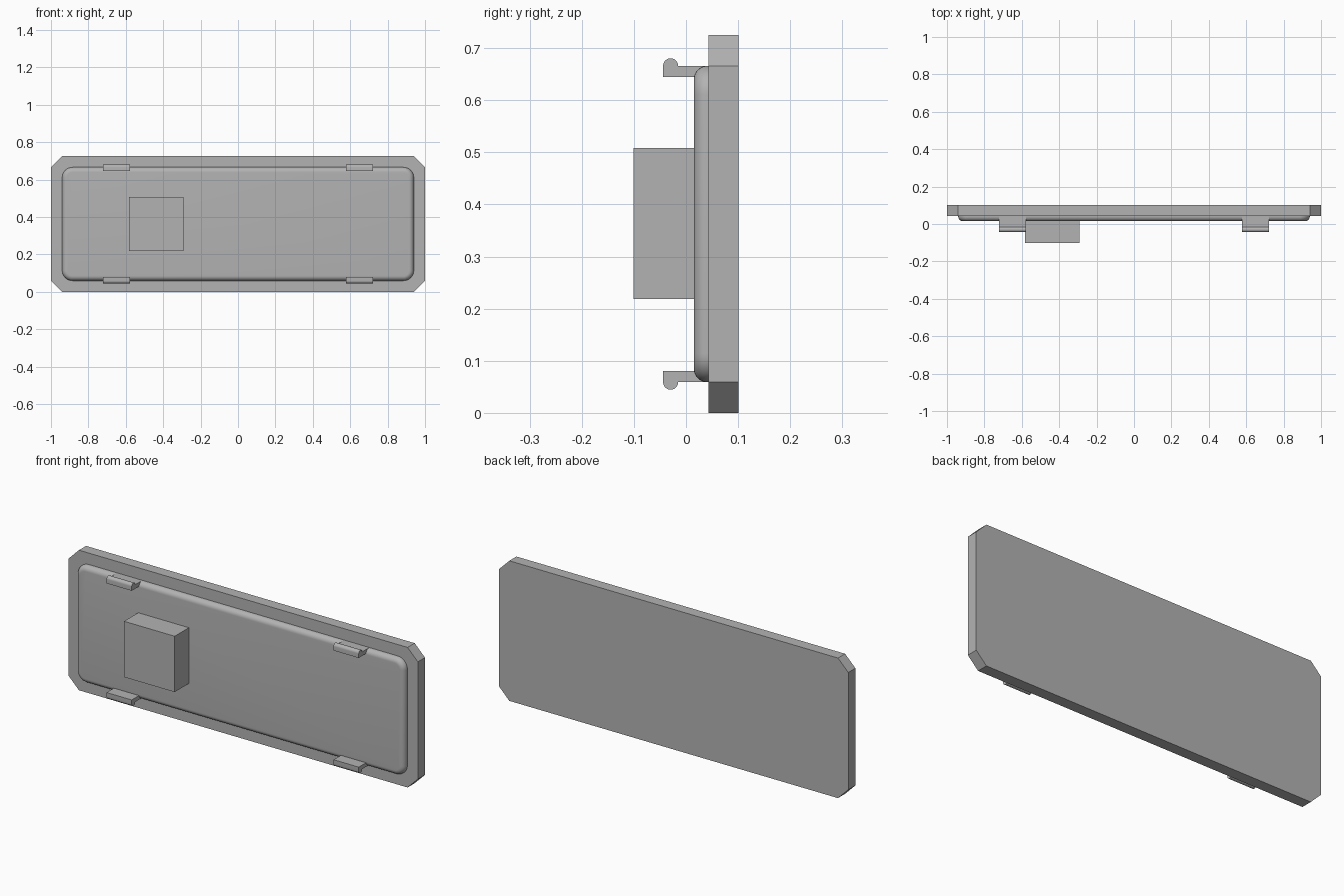
import bpy, bmesh, math
from mathutils import Vector

if "Cube" in bpy.data.objects:
    bpy.data.objects.remove(bpy.data.objects["Cube"], do_unlink=True)

HEIGHT = 0.725
MID = HEIGHT / 2

grey = bpy.data.materials.new("plain grey")
grey.use_nodes = True
colour = (0.45, 0.45, 0.45, 1)
grey.diffuse_color = colour
grey.node_tree.nodes["Principled BSDF"].inputs["Base Color"].default_value = colour


def finish(name, bm, smooth=False):
    bmesh.ops.recalc_face_normals(bm, faces=bm.faces)
    mesh = bpy.data.meshes.new(name)
    bm.to_mesh(mesh)
    bm.free()
    mesh.materials.append(grey)
    obj = bpy.data.objects.new(name, mesh)
    bpy.context.collection.objects.link(obj)
    if smooth:
        bpy.ops.object.select_all(action="DESELECT")
        obj.select_set(True)
        bpy.context.view_layer.objects.active = obj
        bpy.ops.object.shade_smooth_by_angle(angle=math.radians(35))
    return obj


def prism(points, offset):
    """Extrude a closed outline along an offset."""
    bm = bmesh.new()
    face = bm.faces.new([bm.verts.new(p) for p in points])
    new = bmesh.ops.extrude_face_region(bm, geom=[face])["geom"]
    verts = [v for v in new if isinstance(v, bmesh.types.BMVert)]
    bmesh.ops.translate(bm, verts=verts, vec=Vector(offset))
    return bm


def block(x0, x1, y0, y1, z0, z1):
    return prism([(x0, y0, z0), (x1, y0, z0), (x1, y0, z1), (x0, y0, z1)],
                 (0, y1 - y0, 0))


def bevel(bm, edges, radius, segments):
    bmesh.ops.bevel(bm, geom=edges, offset=radius, segments=segments,
                    profile=0.5, affect="EDGES", clamp_overlap=True)


def depth_edges(bm):
    return [e for e in bm.edges if abs(e.verts[0].co.y - e.verts[1].co.y) > 0.01]


# Back plate with chamfered corners
bm = block(-1, 1, 0.043, 0.101, 0, HEIGHT)
bevel(bm, depth_edges(bm), 0.059, 1)
finish("back_plate", bm)

# Raised panel with rounded corners and a rounded front rim
FRONT = 0.015
bm = block(-0.94, 0.94, FRONT, 0.043, 0.059, HEIGHT - 0.059)
bevel(bm, depth_edges(bm), 0.055, 10)
rim = [e for e in bm.edges if all(v.co.y < FRONT + 0.001 for v in e.verts)]
bevel(bm, rim, 0.026, 8)
finish("raised_panel", bm, True)

# Square housing on the front
finish("housing_block", block(-0.582, -0.292, -0.101, FRONT + 0.005, 0.219, 0.508))

# Four snap clips, each with a rounded hook facing outward
ARM, HOOK_Y, HOOK_R = MID - 0.059, -0.0295, 0.0145
profile = [(0.043, ARM - 0.021), (HOOK_Y - HOOK_R, ARM - 0.021)]
for i in range(13):
    a = math.pi * (1 - i / 12)
    profile.append((HOOK_Y + HOOK_R * math.cos(a), ARM + HOOK_R * math.sin(a)))
profile.append((0.043, ARM))
for level, sign in (("upper", 1), ("lower", -1)):
    for side, x in (("left", 0.578), ("right", -0.722)):
        points = [(x, y, MID + sign * h) for y, h in profile]
        finish(f"{level}_{side}_clip", prism(points, (0.144, 0, 0)), True)
